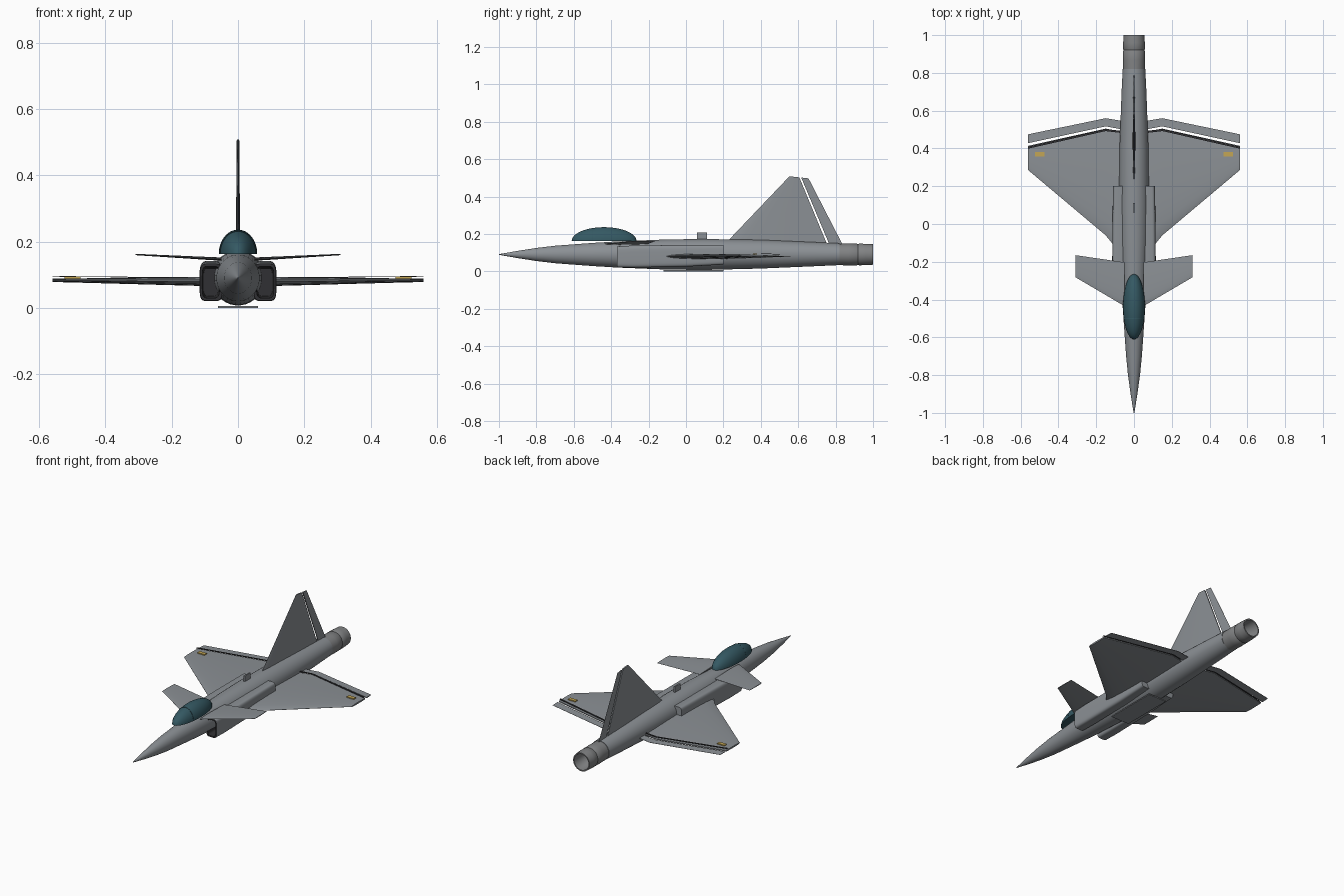
import bpy, bmesh, math

if "Cube" in bpy.data.objects:
    bpy.data.objects.remove(bpy.data.objects["Cube"])


def material(name, rgb):
    m = bpy.data.materials.new(name)
    m.diffuse_color = (*rgb, 1)
    m.use_nodes = True
    m.node_tree.nodes["Principled BSDF"].inputs["Base Color"].default_value = m.diffuse_color
    return m


GREY = material("airframe grey", (0.26, 0.28, 0.30))
NOZZLE = material("nozzle grey", (0.22, 0.225, 0.23))
DARK = material("dark interior", (0.03, 0.03, 0.033))
TEAL = material("canopy teal", (0.035, 0.10, 0.125))
YELLOW = material("marker yellow", (0.55, 0.38, 0.09))


def finish(name, bm, mats, mirror=False, angle=35):
    bmesh.ops.recalc_face_normals(bm, faces=bm.faces[:])
    me = bpy.data.meshes.new(name)
    bm.to_mesh(me)
    bm.free()
    for m in mats:
        me.materials.append(m)
    me.shade_smooth()
    me.set_sharp_from_angle(angle=math.radians(angle))
    ob = bpy.data.objects.new(name, me)
    bpy.context.collection.objects.link(ob)
    if mirror:
        ob.modifiers.new("mirror", 'MIRROR')
    return ob


def loft(name, rings, mats, mirror=False, dark_to=0, angle=35):
    """Skin closed rings in order; segments up to dark_to take the second material."""
    bm = bmesh.new()
    vs = [[bm.verts.new(p) for p in r] for r in rings]
    n = len(rings[0])
    for k in range(len(vs) - 1):
        for i in range(n):
            j = (i + 1) % n
            f = bm.faces.new((vs[k][i], vs[k][j], vs[k + 1][j], vs[k + 1][i]))
            f.material_index = 1 if k < dark_to else 0
    first = bm.faces.new(vs[0])
    first.material_index = 1 if dark_to else 0
    bm.faces.new(vs[-1])
    return finish(name, bm, mats, mirror, angle)


def oval(y, rx, zc, rz, xc=0.0, n=32, power=2.0):
    """Superellipse ring in the xz plane."""
    pts = []
    for i in range(n):
        a = 2 * math.pi * (i + 0.5) / n
        c, s = math.cos(a), math.sin(a)
        pts.append((xc + rx * math.copysign(abs(c) ** (2 / power), c), y,
                    zc + rz * math.copysign(abs(s) ** (2 / power), s)))
    return pts


def box(name, x0, x1, y0, y1, z0, z1, mat, mirror=False):
    return loft(name, [[(x0, y, z0), (x1, y, z0), (x1, y, z1), (x0, y, z1)]
                       for y in (y0, y1)], [mat], mirror)


def foil(y0, y1, le, te, half, place, steps=8):
    """Lens section from y0 to y1 of a chord le..te; place(y, t) gives the point."""
    def t(y):
        u = (y - le) / (te - le)
        return half * max(0.06, 2 * math.sqrt(max(u, 0)) * (1 - u) / 0.77)
    ys = [y0 + (y1 - y0) * (i / steps) ** 1.5 for i in range(steps + 1)]
    return [place(y, t(y)) for y in ys] + [place(y, -t(y)) for y in reversed(ys)]


# Fuselage
body = [(-1, .002, .09, .002), (-.95, .01, .09, .0105), (-.9, .018, .09, .0195),
        (-.8, .032, .09, .035), (-.7, .042, .09, .047), (-.5, .056, .09, .062),
        (-.37, .065, .09, .07), (-.1, .076, .09, .081), (.1, .08, .09, .083),
        (.4, .077, .0915, .077), (.7, .066, .0915, .064), (.82, .060, .0915, .0585)]
loft("fuselage", [oval(*s) for s in body], [GREY])

# Exhaust nozzle: dark end wall, inner wall and two outer rings
loft("exhaust_nozzle", [oval(y, r, .09, r) for y, r in
     [(.88, .036), (.885, .04), (1, .048), (1, .055), (.96, .0575), (.925, .058),
      (.92, .055), (.915, .058), (.87, .0585), (.80, .057)]], [NOZZLE, DARK], dark_to=1)

# Side intakes: dark duct, lip and fairing
duct = [(-.22, .022, .0775, .042, .082), (-.37, .026, .0775, .048, .082),
        (-.37, .034, .0775, .056, .081), (-.28, .035, .079, .059, .081),
        (0, .034, .083, .058, .080), (.2, .031, .089, .053, .080)]
loft("air_intake", [oval(y, rx, zc, rz, xc, 32, 5) for y, rx, zc, rz, xc in duct],
     [GREY, DARK], mirror=True, dark_to=2)

# Canopy: half ellipsoid with a flat base
bm = bmesh.new()
bmesh.ops.create_uvsphere(bm, u_segments=32, v_segments=24, radius=1)
cut = bmesh.ops.bisect_plane(bm, geom=bm.verts[:] + bm.edges[:] + bm.faces[:],
                             plane_co=(0, 0, 0.0), plane_no=(0, 0, 1), clear_inner=True)
bmesh.ops.holes_fill(bm, edges=[e for e in bm.edges if e.is_boundary])
for v in bm.verts:
    v.co = (v.co.x * .058, v.co.y * .173 - .438, v.co.z * .073 + .163)
finish("canopy", bm, [TEAL], angle=50)

# Canopy frame arch
k = math.sqrt(1 - (.062 / .173) ** 2)
arch = []
for i in range(25):
    a = math.pi * i / 24
    c, s = math.cos(a) * k, math.sin(a) * k
    arch.append([(c * .058 * m, y, .163 + s * .073 * m)
                 for m, y in ((.97, -.503), (1.02, -.503), (1.02, -.497), (.97, -.497))])
loft("canopy_frame", arch, [TEAL])

# Wings and elevons: x, leading edge, hinge front, hinge back, trailing edge, z, half thickness
wing = [(.06, -.17, .488, .50, .545, .080, .015),
        (.15, -.06, .505, .517, .56, .080, .013),
        (.56, .285, .414, .428, .475, .083, .005)]


def wing_rings(a, b):
    return [foil(s[a], s[b], s[1], s[4], s[6],
                 lambda y, t, s=s: (s[0], y, s[5] + t)) for s in wing]


loft("wing", wing_rings(1, 2), [GREY], mirror=True)
loft("elevon", wing_rings(3, 4), [GREY], mirror=True)

# Dark hinge strips and yellow markers just above the wing
loft("hinge_strip", [[(x, y, z), (x, y + .011, z), (x, y + .011, z + .002), (x, y, z + .002)]
                     for x, y, z in ((.07, .482, .089), (.15, .492, .090), (.56, .399, .094))],
     [DARK], mirror=True)
box("wing_marker", .475, .523, .358, .380, .089, .095, YELLOW, mirror=True)

# Canards
canard = [(.05, -.435, -.203, .147, .005), (.31, -.282, -.165, .161, .002)]
loft("canard", [foil(le, te, le, te, h, lambda y, t, x=x, z=z: (x, y, z + t))
                for x, le, te, z, h in canard], [GREY], mirror=True)

# Tail fin and rudder: z at front and back, leading edge, hinge front, hinge back, trailing edge
fin = [(.145, .145, .207, .754, .766, .836, .007),
       (.508, .497, .553, .606, .616, .655, .004)]


def fin_rings(a, b):
    return [foil(s[a], s[b], s[2], s[5], s[6],
                 lambda y, t, s=s: (t, y, s[0] + (s[1] - s[0]) * (y - s[2]) / (s[5] - s[2])))
            for s in fin]


loft("tail_fin", fin_rings(2, 3), [GREY])
loft("rudder", fin_rings(4, 5), [GREY])

# Spine antenna and belly door
box("spine_antenna", -.004, .004, .06, .112, .165, .207, GREY)
box("belly_door", -.06, .06, -.12, .2, 0, .006, GREY)
